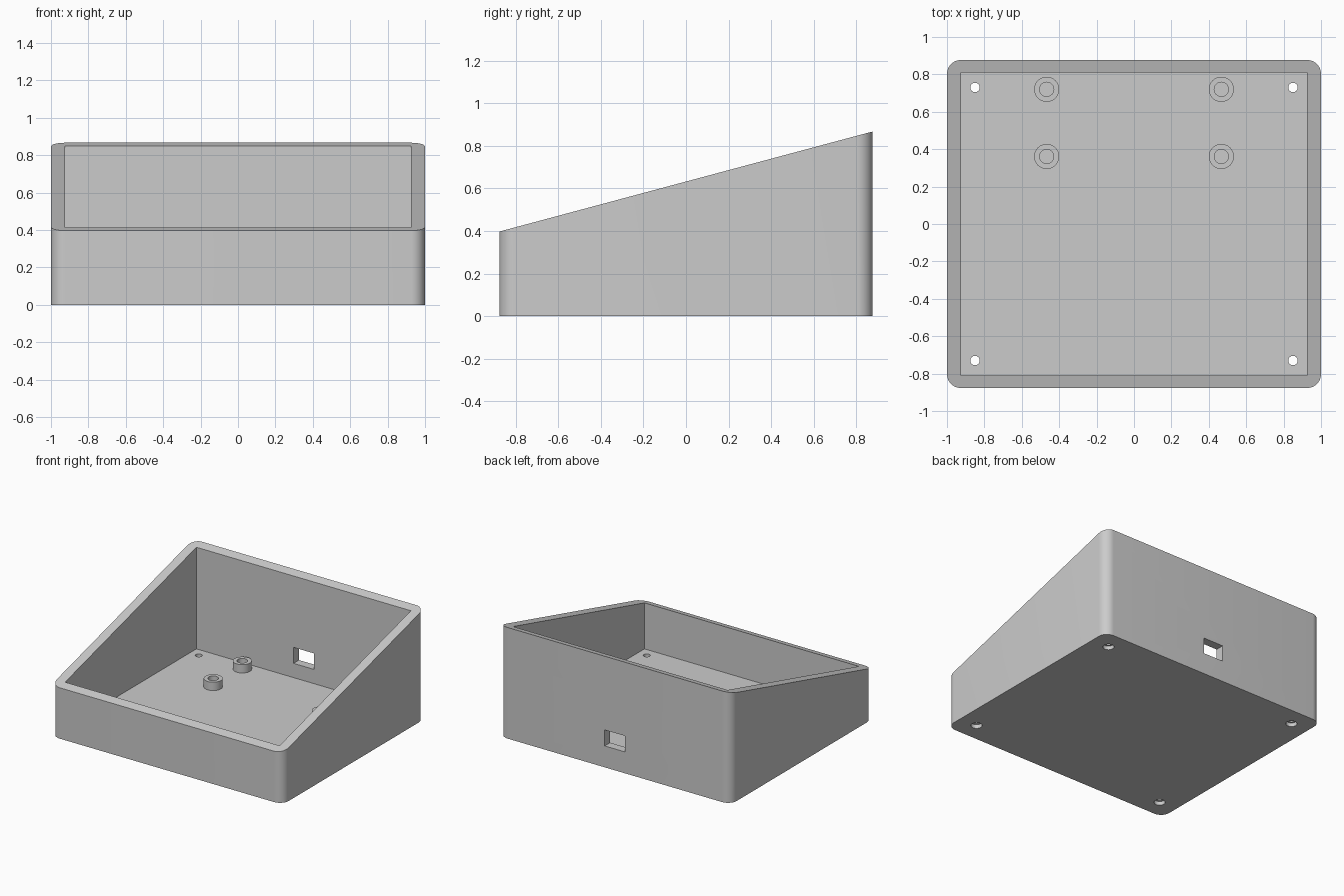
import bpy, bmesh, math
from mathutils import Vector, Matrix

if "Cube" in bpy.data.objects:
    bpy.data.objects.remove(bpy.data.objects["Cube"], do_unlink=True)

HALF_X, HALF_Y = 1.0, 0.877
INNER_X, INNER_Y = 0.926, 0.81
FRONT_Z, BACK_Z = 0.397, 0.867
FLOOR = 0.056

grey = bpy.data.materials.new("light grey plastic")
grey.use_nodes = True
colour = (0.6, 0.6, 0.6, 1)
grey.diffuse_color = colour
grey.node_tree.nodes["Principled BSDF"].inputs["Base Color"].default_value = colour


def to_object(bm, name):
    bmesh.ops.recalc_face_normals(bm, faces=bm.faces)
    mesh = bpy.data.meshes.new(name)
    bm.to_mesh(mesh)
    bm.free()
    mesh.materials.append(grey)
    obj = bpy.data.objects.new(name, mesh)
    bpy.context.collection.objects.link(obj)
    return obj


def box(name, low, high):
    bm = bmesh.new()
    low, high = Vector(low), Vector(high)
    bmesh.ops.create_cube(bm, size=1, matrix=Matrix.Translation((low + high) / 2)
                          @ Matrix.Diagonal((*(high - low), 1)))
    return to_object(bm, name)


def cylinder(name, x, y, radius, bottom, top):
    bm = bmesh.new()
    bmesh.ops.create_cone(bm, cap_ends=True, segments=48, radius1=radius, radius2=radius,
                          depth=top - bottom,
                          matrix=Matrix.Translation((x, y, (bottom + top) / 2)))
    return to_object(bm, name)


def select_only(obj):
    bpy.ops.object.select_all(action="DESELECT")
    obj.select_set(True)
    bpy.context.view_layer.objects.active = obj


def cut(obj, cutter):
    select_only(obj)
    mod = obj.modifiers.new("cut", "BOOLEAN")
    mod.operation = "DIFFERENCE"
    mod.solver = "EXACT"
    mod.object = cutter
    bpy.ops.object.modifier_apply(modifier=mod.name)
    bpy.data.objects.remove(cutter, do_unlink=True)


def smooth(obj):
    select_only(obj)
    bpy.ops.object.shade_smooth_by_angle(angle=math.radians(30))


# Case body: rounded upright corners, then trimmed by the sloping top plane
bm = bmesh.new()
bmesh.ops.create_cube(bm, size=1, matrix=Matrix.Translation((0, 0, 0.5))
                      @ Matrix.Diagonal((2 * HALF_X, 2 * HALF_Y, 1, 1)))
uprights = [e for e in bm.edges if abs(e.verts[0].co.z - e.verts[1].co.z) > 0.5]
bmesh.ops.bevel(bm, geom=uprights, offset=0.075, segments=10, profile=0.5, affect="EDGES")
trim = bmesh.ops.bisect_plane(bm, geom=bm.verts[:] + bm.edges[:] + bm.faces[:],
                              plane_co=(0, HALF_Y, BACK_Z),
                              plane_no=(0, FRONT_Z - BACK_Z, 2 * HALF_Y), clear_outer=True)
rim = [g for g in trim["geom_cut"] if isinstance(g, bmesh.types.BMEdge)]
bmesh.ops.contextual_create(bm, geom=rim)
case = to_object(bm, "case_body")

# Open interior and the cable opening through the back wall
cut(case, box("interior_cutter", (-INNER_X, -INNER_Y, FLOOR), (INNER_X, INNER_Y, 2)))
cut(case, box("port_cutter", (-0.088, 0.7, 0.167), (0.088, 1, 0.292)))

# Corner screw holes with wider recesses underneath
for x in (-0.85, 0.85):
    for y in (-0.73, 0.73):
        cut(case, cylinder("hole_cutter", x, y, 0.025, -0.1, 0.2))
        cut(case, cylinder("recess_cutter", x, y, 0.04, -0.1, 0.03))
smooth(case)

# Hollow board standoffs on the floor near the back
for side, x in (("right", -0.467), ("left", 0.467)):
    for place, y in (("front", 0.361), ("back", 0.72)):
        post = cylinder(f"standoff_{place}_{side}", x, y, 0.067, FLOOR - 0.005, FLOOR + 0.065)
        cut(post, cylinder("bore_cutter", x, y, 0.038, -0.1, 0.3))
        smooth(post)
